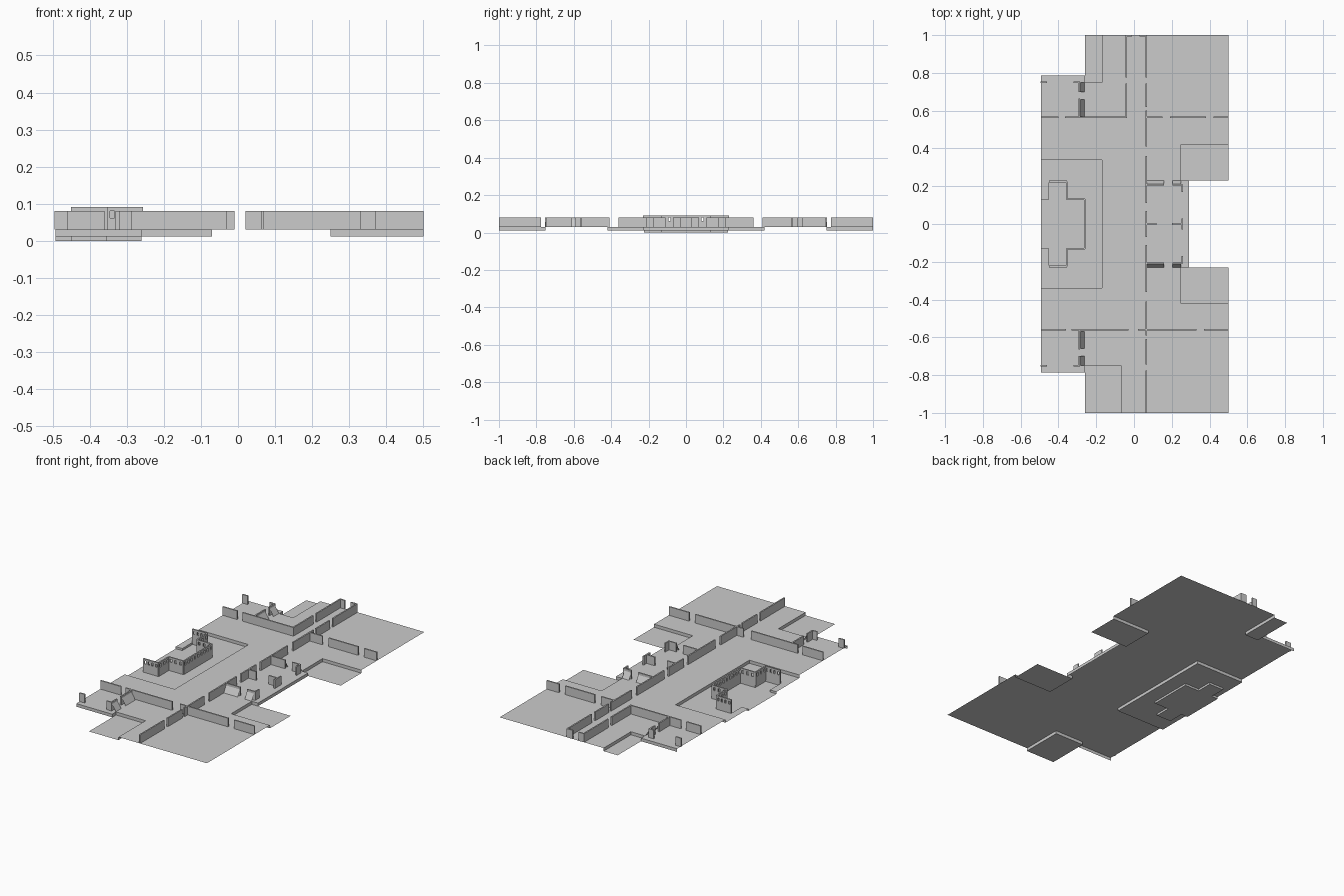
import bpy, bmesh

if "Cube" in bpy.data.objects:
    bpy.data.objects.remove(bpy.data.objects["Cube"])

FLOOR, PIT, TOP, T = 0.03, 0.012, 0.08, 0.008


def make_object(name, bm):
    bmesh.ops.remove_doubles(bm, verts=bm.verts, dist=1e-5)
    mesh = bpy.data.meshes.new(name)
    bm.to_mesh(mesh)
    bm.free()
    ob = bpy.data.objects.new(name, mesh)
    bpy.context.collection.objects.link(ob)
    return ob


def quad(bm, *pts):
    bm.faces.new([bm.verts.new(p) for p in pts])


def box(bm, x0, x1, y0, y1, z0, z1):
    r = bmesh.ops.create_cube(bm, size=1)
    for v in r["verts"]:
        v.co = ((x0 + x1) / 2 + v.co.x * (x1 - x0),
                (y0 + y1) / 2 + v.co.y * (y1 - y0),
                (z0 + z1) / 2 + v.co.z * (z1 - z0))


def strip(bm, axis, pos, a, b, z0, z1):
    if axis == "x":      # runs along x at y = pos
        box(bm, a, b, pos - T / 2, pos + T / 2, z0, z1)
    else:                # runs along y at x = pos
        box(bm, pos - T / 2, pos + T / 2, a, b, z0, z1)


def wall(name, axis, pos, a, b, gaps=(), z0=FLOOR, z1=TOP):
    bm = bmesh.new()
    start = a
    for g0, g1 in list(gaps) + [(b, b)]:
        strip(bm, axis, pos, start, g0, z0, z1)
        start = g1
    return make_object(name, bm)


def window_wall(name, axis, pos, a, b, n, z0=PIT):
    # sill band, top band and posts between openings
    bm = bmesh.new()
    strip(bm, axis, pos, a, b, z0, 0.062)
    strip(bm, axis, pos, a, b, 0.08, 0.091)
    step = (b - a) / n
    for i in range(n + 1):
        c = a + i * step
        strip(bm, axis, pos, max(a, c - step * .3), min(b, c + step * .3), 0.062, 0.08)
    return make_object(name, bm)


def level(x, y):
    # floor height at a point, None outside the plan
    ay = abs(y)
    if x < -0.26 and ay > 0.785:
        return None
    if x > 0.29 and ay < 0.23:
        return None
    if (x < -0.26 and ay < 0.13) or (-0.45 < x < -0.355 and ay < 0.225):
        return 0.0
    if x < -0.17 and ay < 0.34:
        return PIT
    if -0.26 < x and ay > 0.75 and x < (-0.07 if y < 0 else -0.17):
        return PIT
    if x > 0.25 and 0.23 < ay < 0.42:
        return PIT
    return FLOOR


# Stepped floor with vertical risers
xs = [-0.492, -0.45, -0.355, -0.26, -0.17, -0.07, 0.25, 0.29, 0.5]
half = [0.13, 0.225, 0.23, 0.34, 0.42, 0.75, 0.785, 1.0]
ys = [-v for v in reversed(half)] + half
bm = bmesh.new()
lev = [[level((xs[i] + xs[i + 1]) / 2, (ys[j] + ys[j + 1]) / 2)
        for j in range(len(ys) - 1)] for i in range(len(xs) - 1)]
for i in range(len(xs) - 1):
    for j in range(len(ys) - 1):
        z = lev[i][j]
        if z is None:
            continue
        x0, x1, y0, y1 = xs[i], xs[i + 1], ys[j], ys[j + 1]
        quad(bm, (x0, y0, z), (x1, y0, z), (x1, y1, z), (x0, y1, z))
        if i + 2 < len(xs):
            w = lev[i + 1][j]
            if w is not None and w != z:
                quad(bm, (x1, y0, z), (x1, y1, z), (x1, y1, w), (x1, y0, w))
        if j + 2 < len(ys):
            w = lev[i][j + 1]
            if w is not None and w != z:
                quad(bm, (x0, y1, z), (x1, y1, z), (x1, y1, w), (x0, y1, w))
# Rims on the outer edges of the side platforms
quad(bm, (0.29, -0.23, PIT), (0.29, 0.23, PIT), (0.29, 0.23, FLOOR), (0.29, -0.23, FLOOR))
for s in (-1, 1):
    y = s * 0.785
    quad(bm, (-0.492, y, PIT), (-0.26, y, PIT), (-0.26, y, FLOOR), (-0.492, y, FLOOR))
make_object("floor", bm)

# Long corridor wall with doorways
wall("long_wall", "y", 0.066, -1, 1,
     [(-0.775, -0.745), (-0.61, -0.59), (-0.41, -0.36), (-0.11, -0.07), (0.07, 0.11),
      (0.36, 0.41), (0.6, 0.62), (0.745, 0.775)])

# Cross walls
wall("front_cross_wall", "x", -0.56, -0.492, 0.5, [(-0.36, -0.33), (-0.03, 0.02), (0.33, 0.37)])
wall("back_cross_wall_left", "x", 0.565, -0.492, -0.036, [(-0.4, -0.365)])
wall("back_cross_wall_right", "x", 0.565, 0.066, 0.5, [(0.15, 0.19), (0.38, 0.42)])
wall("back_room_wall", "y", -0.04, 0.565, 1, [(0.745, 0.775)])
wall("back_end_wall", "x", 0.997, -0.04, 0.066, [(-0.01, 0.03)])

# Left platform rooms and right platform rooms
for s, tag in ((-1, "front"), (1, "back")):
    lo, hi = sorted((s * 0.565, s * 0.755))
    d0, d1 = sorted((s * 0.665, s * 0.70))
    wall(tag + "_left_room_wall", "y", -0.29, lo, hi, [(d0, d1)])
    wall(tag + "_left_room_end", "x", s * 0.75, -0.495, -0.29, [(-0.46, -0.32)])
    wall(tag + "_right_room_end", "x", s * 0.207, 0.066, 0.257, [(0.16, 0.205)])
wall("right_room_outer_wall", "y", 0.255, -0.21, 0.21, [(-0.17, -0.03), (0.03, 0.17)])
wall("right_room_divider", "x", 0, 0.066, 0.257, [(0.12, 0.2)])

# Sloped panels leaning against the platform walls
bm = bmesh.new()
for s in (-1, 1):
    for a, b in ((0.57, 0.66), (0.70, 0.75)):
        quad(bm, (-0.29, s * a, 0.075), (-0.29, s * b, 0.075),
             (-0.262, s * b, FLOOR), (-0.262, s * a, FLOOR))
    for a, b in ((0.07, 0.16), (0.205, 0.25)):
        quad(bm, (a, s * 0.207, 0.075), (b, s * 0.207, 0.075),
             (b, s * 0.23, FLOOR), (a, s * 0.23, FLOOR))
make_object("sloped_panels", bm)

# Stepped central building with slot windows
window_wall("building_front", "y", -0.26, -0.132, 0.132, 9)
for s, tag in ((-1, "front"), (1, "back")):
    window_wall(tag + "_inner_side", "x", s * 0.13, -0.355, -0.26, 3)
    window_wall(tag + "_outer_side", "x", s * 0.225, -0.45, -0.355, 4)
    lo, hi = sorted((s * 0.13, s * 0.225))
    window_wall(tag + "_shoulder", "y", -0.355, lo, hi, 3)
